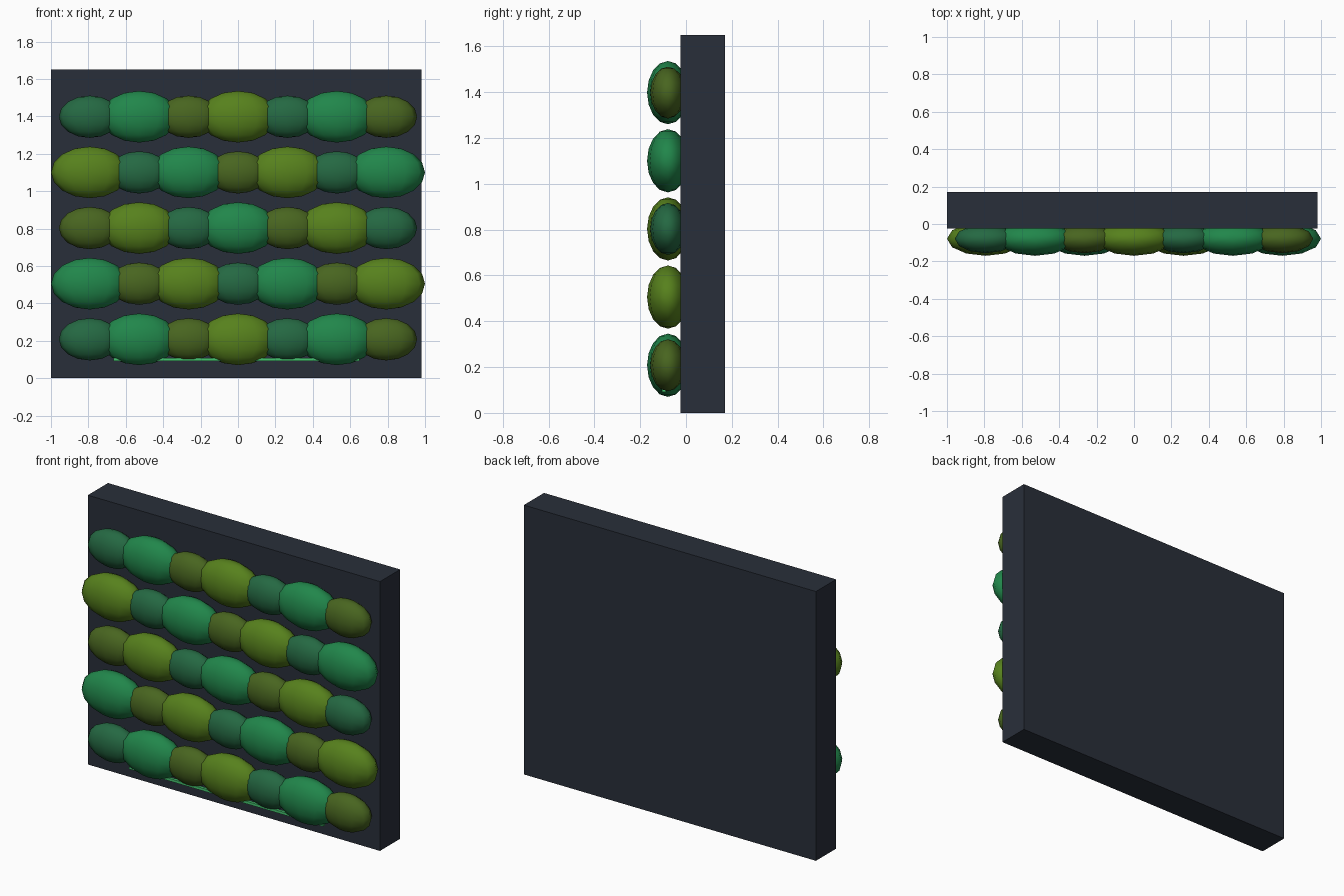
import bpy

if "Cube" in bpy.data.objects:
    bpy.data.objects.remove(bpy.data.objects["Cube"])


def material(name, rgb):
    m = bpy.data.materials.new(name)
    m.diffuse_color = (*rgb, 1)
    m.use_nodes = True
    m.node_tree.nodes["Principled BSDF"].inputs["Base Color"].default_value = m.diffuse_color
    return m


def box(name, lo, hi, mat):
    centre = [(a + b) / 2 for a, b in zip(lo, hi)]
    bpy.ops.mesh.primitive_cube_add(size=1, location=centre)
    ob = bpy.context.object
    ob.name = name
    ob.scale = [b - a for a, b in zip(lo, hi)]
    ob.data.materials.append(mat)


def pod(name, loc, radii, mat):
    bpy.ops.mesh.primitive_uv_sphere_add(segments=12, ring_count=8, radius=1, location=loc)
    ob = bpy.context.object
    ob.name = name
    ob.scale = radii
    ob.data.materials.append(mat)
    bpy.ops.object.transform_apply(location=False, rotation=False, scale=True)
    bpy.ops.object.shade_smooth()


slate = material("slate", (0.022, 0.028, 0.042))
light = material("light_green", (0.06, 0.55, 0.16))
LARGE, SMALL = (0.207, 0.091, 0.138), (0.165, 0.077, 0.113)

# repeating sequence of leaf pods: name, radii, material
kinds = [
    ("small_green_pod", SMALL, material("dark_green", (0.018, 0.14, 0.055))),
    ("large_green_pod", LARGE, material("green", (0.015, 0.24, 0.07))),
    ("small_olive_pod", SMALL, material("dark_olive", (0.065, 0.13, 0.014))),
    ("large_olive_pod", LARGE, material("olive", (0.095, 0.22, 0.012))),
]

# backing wall panel
box("back_panel", (-1.0, -0.025, 0), (0.98, 0.17, 1.65), slate)

# thin light strip behind the lowest row
box("bottom_strip", (-0.665, -0.105, 0.092), (0.65, -0.088, 0.108), light)

# rows of overlapping pods, the sequence shifting by one each row
for row in range(5):
    for col in range(7):
        name, radii, mat = kinds[(row + col) % 4]
        loc = ((col - 3) * 0.2643, -0.079, 0.208 + row * 0.2975)
        pod(f"{name}_{row}_{col}", loc, radii, mat)
